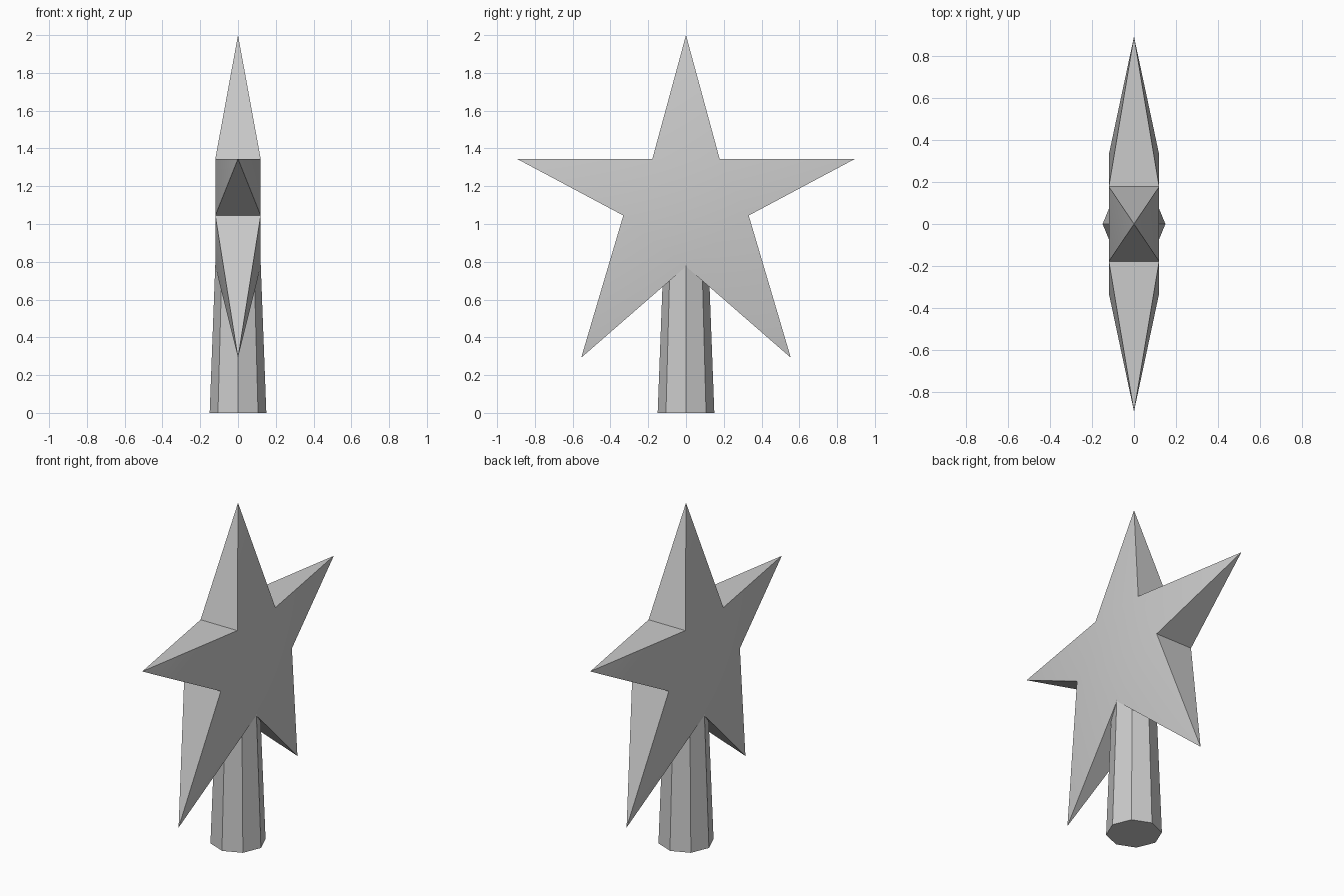
import bpy, bmesh
from mathutils import Matrix

if "Cube" in bpy.data.objects:
    bpy.data.objects.remove(bpy.data.objects["Cube"])

HALF = 0.12  # half thickness of the star body

# Tips and inner corners (y, z), anticlockwise from the top
tips = [(0, 2.0), (-0.895, 1.345), (-0.555, 0.292), (0.555, 0.292), (0.895, 1.345)]
inner = [(-0.178, 1.345), (-0.332, 1.045), (0, 0.775), (0.332, 1.045), (0.178, 1.345)]


def finish(bm, name):
    bmesh.ops.recalc_face_normals(bm, faces=bm.faces)
    mesh = bpy.data.meshes.new(name)
    bm.to_mesh(mesh)
    bm.free()
    obj = bpy.data.objects.new(name, mesh)
    bpy.context.collection.objects.link(obj)
    return obj


# Star: flat pentagon body with every arm tapering to a single tip
bm = bmesh.new()
tip = [bm.verts.new((0, y, z)) for y, z in tips]
near = [bm.verts.new((HALF, y, z)) for y, z in inner]
far = [bm.verts.new((-HALF, y, z)) for y, z in inner]
bm.faces.new(near)
bm.faces.new(far[::-1])
for i in range(5):
    bm.faces.new((tip[i], near[i], near[i - 1]))
    bm.faces.new((tip[i], far[i - 1], far[i]))
    bm.faces.new((tip[i], far[i], near[i]))
    bm.faces.new((tip[i], near[i - 1], far[i - 1]))
star = finish(bm, "star")
bpy.context.view_layer.objects.active = star
star.select_set(True)
bpy.ops.object.shade_smooth_by_angle(angle=0.5)

# Post: tapered eight-sided socket, its top hidden inside the star
bm = bmesh.new()
bmesh.ops.create_cone(bm, cap_ends=True, segments=8, radius1=0.15, radius2=0.116,
                      depth=0.9, matrix=Matrix.Translation((0, 0, 0.45)))
finish(bm, "post")
